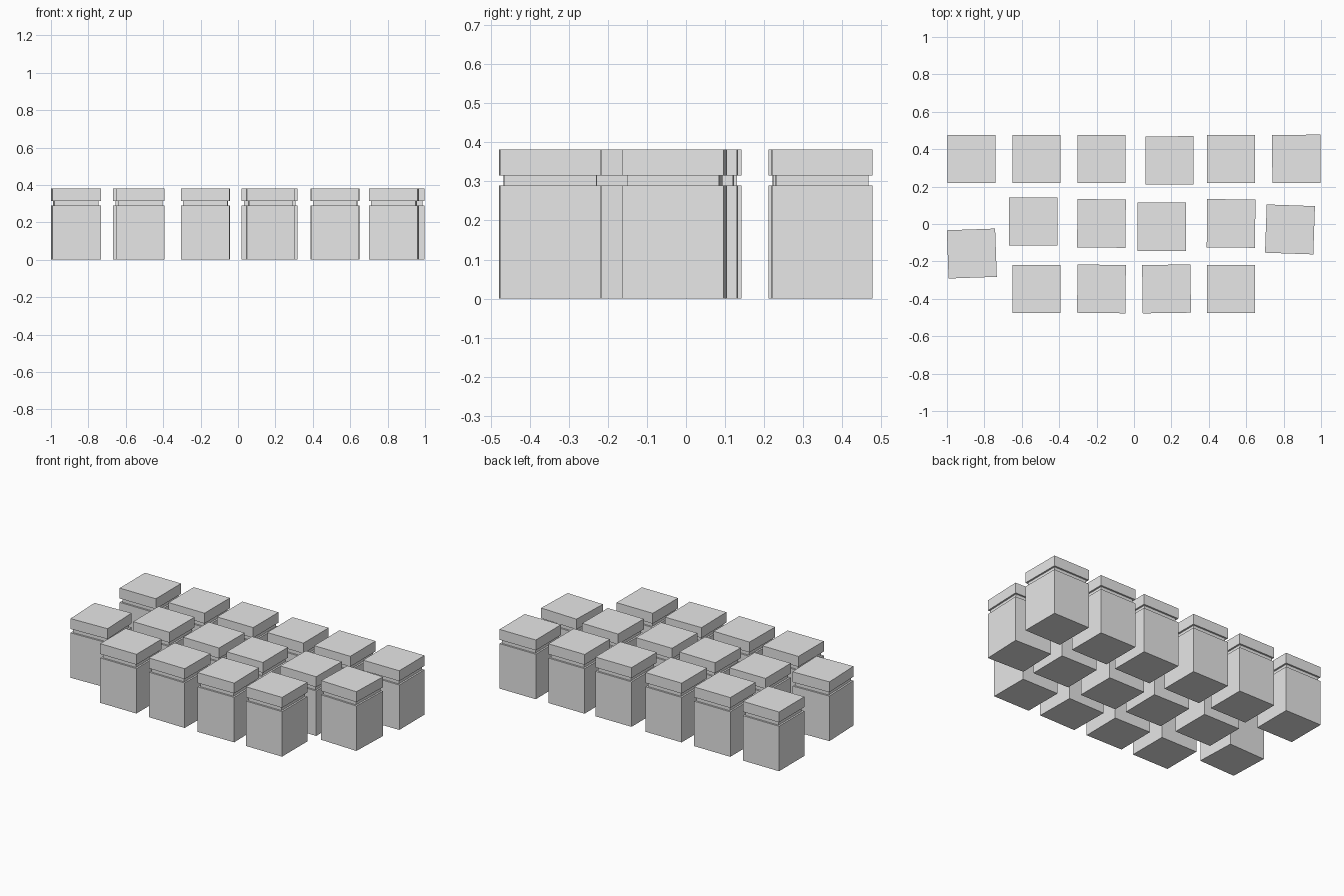
import bpy
import bmesh
from math import radians

cube = bpy.data.objects.get("Cube")
if cube:
    bpy.data.objects.remove(cube, do_unlink=True)

grey = bpy.data.materials.new("light grey")
grey.use_nodes = True
grey.diffuse_color = (0.8, 0.8, 0.8, 1)
grey.node_tree.nodes["Principled BSDF"].inputs["Base Color"].default_value = (0.8, 0.8, 0.8, 1)

HALF, NECK = 0.129, 0.118

# Canister: square profile rising through body, recessed neck and lid
PROFILE = [(HALF, 0), (HALF, 0.29), (NECK, 0.29),
           (NECK, 0.315), (HALF, 0.315), (HALF, 0.382)]
CORNERS = [(-1, -1), (1, -1), (1, 1), (-1, 1)]


def canister_mesh():
    bm = bmesh.new()
    rings = [[bm.verts.new((sx * r, sy * r, z)) for sx, sy in CORNERS]
             for r, z in PROFILE]
    for low, high in zip(rings, rings[1:]):
        for i in range(4):
            j = (i + 1) % 4
            bm.faces.new((low[i], low[j], high[j], high[i]))
    bm.faces.new(rings[0][::-1])
    bm.faces.new(rings[-1])
    mesh = bpy.data.meshes.new("canister")
    bm.to_mesh(mesh)
    bm.free()
    mesh.materials.append(grey)
    return mesh


# Each row: (x, y, turn in degrees)
ROWS = {
    "back": [(-0.869, 0.348, 0), (-0.521, 0.348, 0), (-0.174, 0.348, 0),
             (0.19, 0.34, 0.2), (0.519, 0.348, 0), (0.868, 0.348, 0.2)],
    "middle": [(-0.867, -0.158, 2), (-0.538, 0.013, 0), (-0.174, 0.003, -0.7),
               (0.149, -0.015, 0), (0.519, 0.003, -0.6), (0.834, -0.029, -2)],
    "front": [(-0.521, -0.347, 0), (-0.174, -0.347, -0.7),
              (0.174, -0.347, 0.8), (0.519, -0.347, 0)],
}

mesh = canister_mesh()
for row, places in ROWS.items():
    for number, (x, y, turn) in enumerate(places, 1):
        box = bpy.data.objects.new(f"{row}_canister_{number}", mesh)
        box.location = (x, y, 0)
        box.rotation_euler.z = radians(turn)
        bpy.context.collection.objects.link(box)
